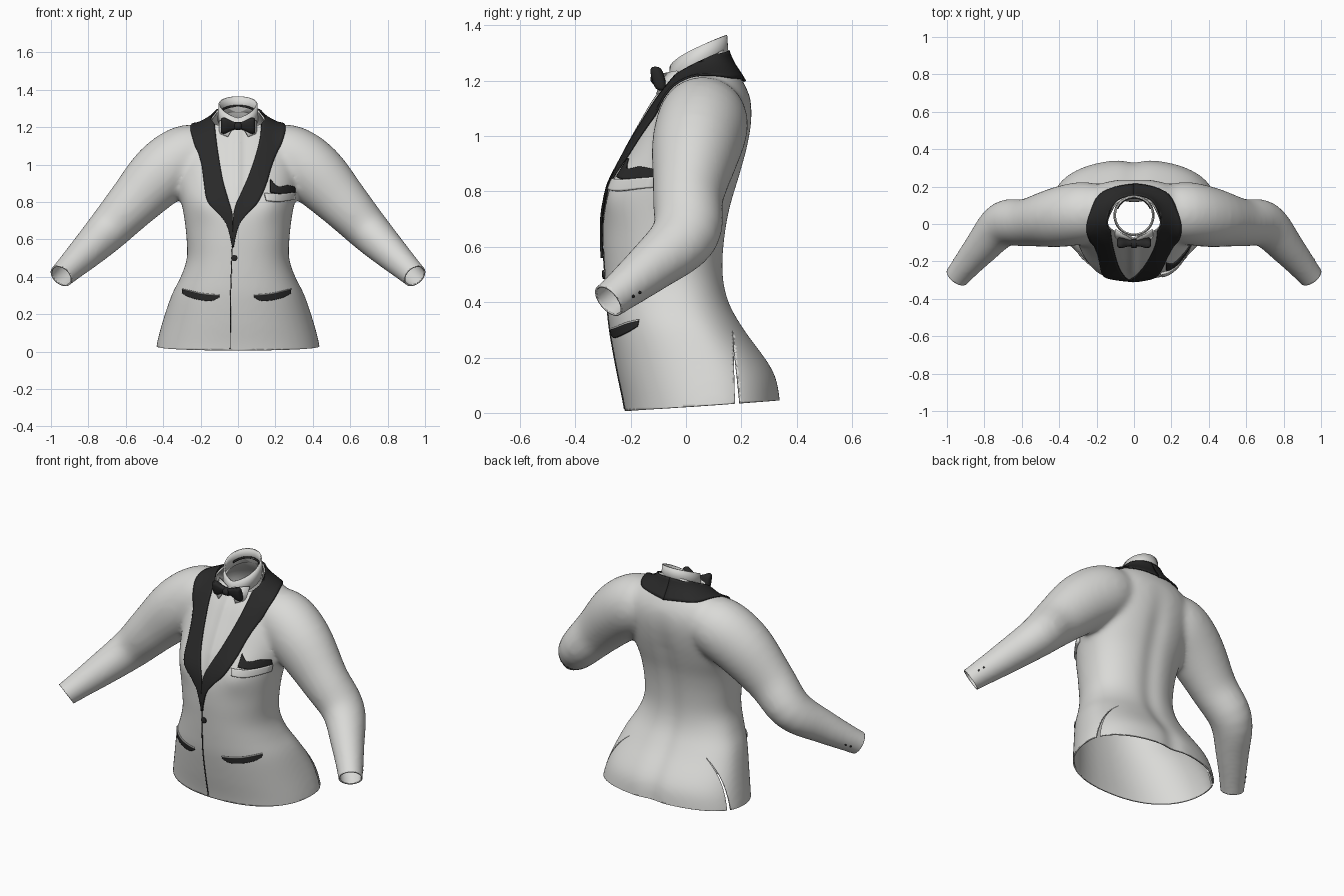
import bpy, bmesh
from math import sin, cos, pi, exp, radians
from mathutils import Vector
from mathutils.bvhtree import BVHTree

if "Cube" in bpy.data.objects:
    bpy.data.objects.remove(bpy.data.objects["Cube"])


def material(name, v):
    m = bpy.data.materials.new(name)
    m.use_nodes = True
    m.diffuse_color = (*v, 1)
    m.node_tree.nodes["Principled BSDF"].inputs["Base Color"].default_value = (*v, 1)
    return m


LIGHT = material("light cloth", (0.7, 0.7, 0.68))
DARK = material("black satin", (0.022, 0.022, 0.022))


def spline(rows, n):
    """Catmull-Rom through rows of numbers, n steps per span."""
    out = []
    for i in range(len(rows) - 1):
        a, b, c, d = (rows[max(0, min(len(rows) - 1, i + k))] for k in (-1, 0, 1, 2))
        for s in range(n):
            t = s / n
            out.append([q + t * ((r - p) + t * ((2*p - 5*q + 4*r - w) + t * (3*q - p - 3*r + w))) / 2
                        for p, q, r, w in zip(a, b, c, d)])
    return out + [list(rows[-1])]


def add(name, verts, faces, mat, thick=0.0, offset=-1, angle=40):
    me = bpy.data.meshes.new(name)
    me.from_pydata(verts, [], faces)
    ob = bpy.data.objects.new(name, me)
    bpy.context.collection.objects.link(ob)
    me.materials.append(mat)
    bm = bmesh.new()
    bm.from_mesh(me)
    bmesh.ops.recalc_face_normals(bm, faces=bm.faces)
    bm.to_mesh(me)
    bm.free()
    if thick:
        m = ob.modifiers.new("thickness", "SOLIDIFY")
        m.thickness, m.offset = thick, offset
    bpy.ops.object.select_all(action="DESELECT")
    bpy.context.view_layer.objects.active = ob
    ob.select_set(True)
    bpy.ops.object.shade_smooth_by_angle(angle=radians(angle))
    return ob


def grid(rows, closed=False, caps=False, base=0):
    """Flatten rows of points into vertices and quads."""
    w, n = len(rows[0]), len(rows)
    faces = [[base + i*w + j, base + i*w + (j+1) % w, base + (i+1)*w + (j+1) % w, base + (i+1)*w + j]
             for i in range(n - 1) for j in range(w if closed else w - 1)]
    if caps:
        faces += [list(range(base, base + w))[::-1], list(range(base + (n-1)*w, base + n*w))]
    return [p for r in rows for p in r], faces


# Torso volume: height, half width, front y, back y, y of the widest place
TORSO = [(-.08, .45, -.21, .35, .11), (.03, .437, -.225, .345, .11), (.15, .407, -.25, .32, .09),
         (.3, .357, -.277, .215, .03), (.4, .307, -.287, .16, -.02), (.5, .274, -.294, .14, -.05),
         (.62, .277, -.3, .145, -.06), (.74, .292, -.295, .165, -.05), (.85, .315, -.26, .197, -.02),
         (.95, .325, -.213, .224, .01), (1.05, .325, -.157, .24, .04), (1.13, .3, -.11, .235, .06),
         (1.2, .24, -.06, .205, .07), (1.27, .125, -.02, .16, .07), (1.36, .105, .02, .13, .07)]
ANG = [2 * pi * k / 48 for k in range(48)]


def power(v, p):
    return abs(v) ** p * (1 if v >= 0 else -1)


rings = [[Vector((w * power(cos(a), .88), c + (c - f if sin(a) < 0 else b - c) * power(sin(a), .92), z))
          for a in ANG] for z, w, f, b, c in spline(TORSO, 4)]
verts, faces = grid(rings, True, True)

# Sleeve volumes: centre, radius along y, radius across
SLEEVE = [(.14, .06, 1.08, .14, .13), (.27, .06, 1.045, .165, .17), (.41, .035, .95, .16, .17),
          (.57, .008, .785, .128, .138), (.70, -.002, .645, .123, .115), (.82, -.13, .525, .094, .092),
          (.945, -.28, .405, .068, .068), (1.02, -.38, .33, .066, .066)]
path = spline(SLEEVE, 4)
for side in (1, -1):
    rings = []
    for i, (x, y, z, ry, rv) in enumerate(path):
        t = (Vector(path[min(i+1, len(path)-1)][:3]) - Vector(path[max(i-1, 0)][:3])).normalized()
        u = (Vector((0, 1, 0)) - t * t.y).normalized()
        v = t.cross(u)
        rings.append([Vector((x, y, z)) + u * ry * cos(a) + v * rv * sin(a) for a in ANG])
    rings = [[Vector((side * p.x, p.y, p.z)) for p in (r if side > 0 else r[::-1])] for r in rings]
    v2, f2 = grid(rings, True, True, len(verts))
    verts += v2
    faces += f2

# Fuse the volumes into one cloth surface
jacket = add("jacket", verts, faces, LIGHT)
m = jacket.modifiers.new("fuse", "REMESH")
m.mode, m.voxel_size = "VOXEL", .013
m = jacket.modifiers.new("relax", "SMOOTH")
m.factor, m.iterations = .5, 20
bpy.context.view_layer.update()
fused = bpy.data.meshes.new_from_object(jacket.evaluated_get(bpy.context.evaluated_depsgraph_get()))
jacket.modifiers.clear()
bm = bmesh.new()
bm.from_mesh(fused)

# Chest fullness, shirt front ridge and spine groove
for v in bm.verts:
    x, y, z = v.co
    if y < -.05 and abs(x) < .34:
        v.co.y -= .024 * exp(-((abs(x) - .18) / .09) ** 2 - ((z - .8) / .09) ** 2)
        v.co.y -= .012 * exp(-((x + .003) / .022) ** 2) * min(1, max(0, z - .76) * 8)
    elif y > .08 and abs(x) < .3:
        v.co.y -= .014 * exp(-(x / .06) ** 2) * min(1, max(0, 1.15 - z) * 4)


def cut(co, no, clear=True):
    bmesh.ops.bisect_plane(bm, geom=bm.verts[:] + bm.edges[:] + bm.faces[:], plane_co=co, plane_no=no,
                           clear_outer=clear)


# Open the hem, neck and cuffs
cut((0, -.25, .004), (0, .07, -1))
cut((0, -.06, 1.2), (0, -.5, .87))
for side in (1, -1):
    cut((side * .945, -.28, .405), (side * .5, -.67, -.55))
# Two back vents, each a narrow wedge
for drift in (.008, .03):
    cut((0, .17, .3), (0, .3, drift), False)
slit = []
for f in bm.faces:
    c = f.calc_center_median()
    if c.z < .3 and .008 < (c.y - .17) * .3 / (.3 - c.z) < .03 and abs(c.x) > .2:
        slit.append(f)
bmesh.ops.delete(bm, geom=slit, context="FACES")
bm.normal_update()
tree = BVHTree.FromBMesh(bm)
bm.to_mesh(jacket.data)
bm.free()
for p in jacket.data.polygons:
    p.use_smooth = True
m = jacket.modifiers.new("cloth thickness", "SOLIDIFY")
m.thickness, m.offset = .008, -1


def on_cloth(p, lift):
    """Points far in front drop straight on to the cloth, others go to the nearest place."""
    if p[1] < -.9:
        hit, no = tree.ray_cast(Vector(p), Vector((0, 1, 0)))[:2]
    else:
        hit, no = tree.find_nearest(Vector(p))[:2]
    return hit + no * lift


def ribbon(name, rows, mat, lift=.006, thick=.006, cols=6, steps=4):
    """Band between two edges, laid on the cloth. Row: edge a xyz, edge b xyz."""
    pts = [[on_cloth(Vector(r[:3]).lerp(Vector(r[3:]), j / cols), lift) for j in range(cols + 1)]
           for r in spline(rows, steps)]
    return add(name, *grid(pts), mat, thick, 0)


def front(rows):
    """Front band rows: x, z of edge a then x, z of edge b."""
    return [(a, -1, b, c, -1, d) for a, b, c, d in rows]


# Lapels running into the collar at the back of the neck
LAPEL = [(-.006, -.3, .56, .004, -.3, .56), (.0, -.3, .66, .03, -.3, .67), (.004, -.3, .74, .07, -.3, .73),
         (.025, -.28, .81, .135, -.28, .80), (.065, -.24, .92, .17, -.24, .90), (.095, -.17, 1.03, .2, -.18, 1.02),
         (.115, -.1, 1.13, .235, -.1, 1.12), (.122, -.03, 1.21, .255, -.03, 1.2), (.115, .05, 1.27, .235, .06, 1.22),
         (.075, .12, 1.295, .17, .175, 1.215), (0, .14, 1.305, 0, .2, 1.19)]
for side, label in ((1, "left"), (-1, "right")):
    rows = []
    for r in LAPEL:
        shift = -.027 * min(1, max(0, (1.1 - r[2]) / .3))
        rows.append((side * r[0] + shift, r[1], r[2], side * r[3] + shift, r[4], r[5]))
    ribbon(label + "_lapel", rows, DARK, .008 if side > 0 else .006, .008, 8, 5)

# Front closing edge
ribbon("front_seam", front([(-.044, .015, -.039, .015), (-.042, .3, -.037, .3), (-.032, .58, -.027, .58)]),
       DARK, .002, .003, 1, 10)

# Hip pockets with a thin light welt above
POCKET = [(.085, .3, .085, .29), (.125, .302, .125, .272), (.185, .309, .185, .276), (.245, .323, .245, .292),
          (.28, .331, .28, .312)]
for side, shift, label in ((1, 0, "left"), (-1, -.015, "right")):
    rows = [(side * a + shift, b, side * c + shift, d) for a, b, c, d in POCKET]
    ribbon(label + "_pocket", front(rows), DARK, .003, .005)
    ribbon(label + "_pocket_welt", front([(a, b + .006, c, b) for a, b, c, d in rows]), LIGHT, .004, .006, 2)

# Breast pocket and folded square
ribbon("breast_pocket", front([(.14, .842, .15, .805), (.22, .84, .22, .80), (.3, .853, .295, .815)]),
       LIGHT, .007, .012)
ribbon("pocket_square", front([(.172, .918, .172, .85), (.2, .885, .2, .845), (.225, .88, .225, .842),
                               (.26, .888, .26, .845), (.298, .88, .3, .852)]), DARK, .005, .008)


# Standing shirt collar and the tie band inside it
def collar_point(deg, r, drop):
    a = radians(deg)
    return (r * sin(a), .045 - r * cos(a), 1.25 + .115 * ((1 - cos(a)) / 2) ** .65 - drop)


rows = [[collar_point(d, r, drop) for d in range(0, 360, 8)] for r, drop in ((.11, .085), (.107, .04), (.104, 0))]
add("shirt_collar", *grid(rows, True), LIGHT, .008)
rows = [[collar_point(d, .094, drop) for d in range(112, 256, 8)] for drop in (.046, .057)]
add("tie_band", *grid(rows), DARK, .006, 0)

# Collar points and bow wings
for s, label in ((1, "left"), (-1, "right")):
    flap = [(s * .012, -.082, 1.225), (s * .1, -.03, 1.235), (s * .1, -.07, 1.165), (s * .055, -.105, 1.15)]
    add(label + "_collar_point", flap, [(0, 1, 2, 3)], LIGHT, .008, 0)
    rings = []
    for x, h, d in spline([(.008, .018, .016), (.035, .026, .018), (.065, .042, .024), (.085, .042, .02),
                           (.092, .034, .008)], 3):
        rings.append([(s * x, -.1 + d * power(cos(a), .7) - .25 * h * power(sin(a), .6),
                       1.208 + h * power(sin(a), .6)) for a in ANG[::3]])
    add(label + "_bow_wing", *grid(rings, True, True), DARK)
rings = [[(x, -.105 + .024 * k * cos(a), 1.206 + .022 * k * sin(a)) for a in ANG[::3]]
         for x, k in ((-.018, .75), (-.011, 1), (.011, 1), (.018, .75))]
add("bow_knot", *grid(rings, True, True), DARK)


def button(name, p, r, lift):
    hit, no = tree.find_nearest(Vector(p))[:2]
    u = no.orthogonal().normalized()
    w = no.cross(u)
    rows = [[hit + no * h + (u * cos(a) + w * sin(a)) * r * k for a in ANG[::4]]
            for h, k in ((-.004, 1), (lift * .7, 1), (lift, .7))]
    add(name, *grid(rows, True, True), DARK)


# Buttons on the front and the cuffs
button("front_button", (-.02, -.3, .5), .017, .01)
for s, label in ((1, "left"), (-1, "right")):
    for k in (0, 1):
        button(f"{label}_cuff_button_{k + 1}", (s * (.95 - .02 * k), -.2 + .02 * k, .425 + .015 * k), .006, .004)
